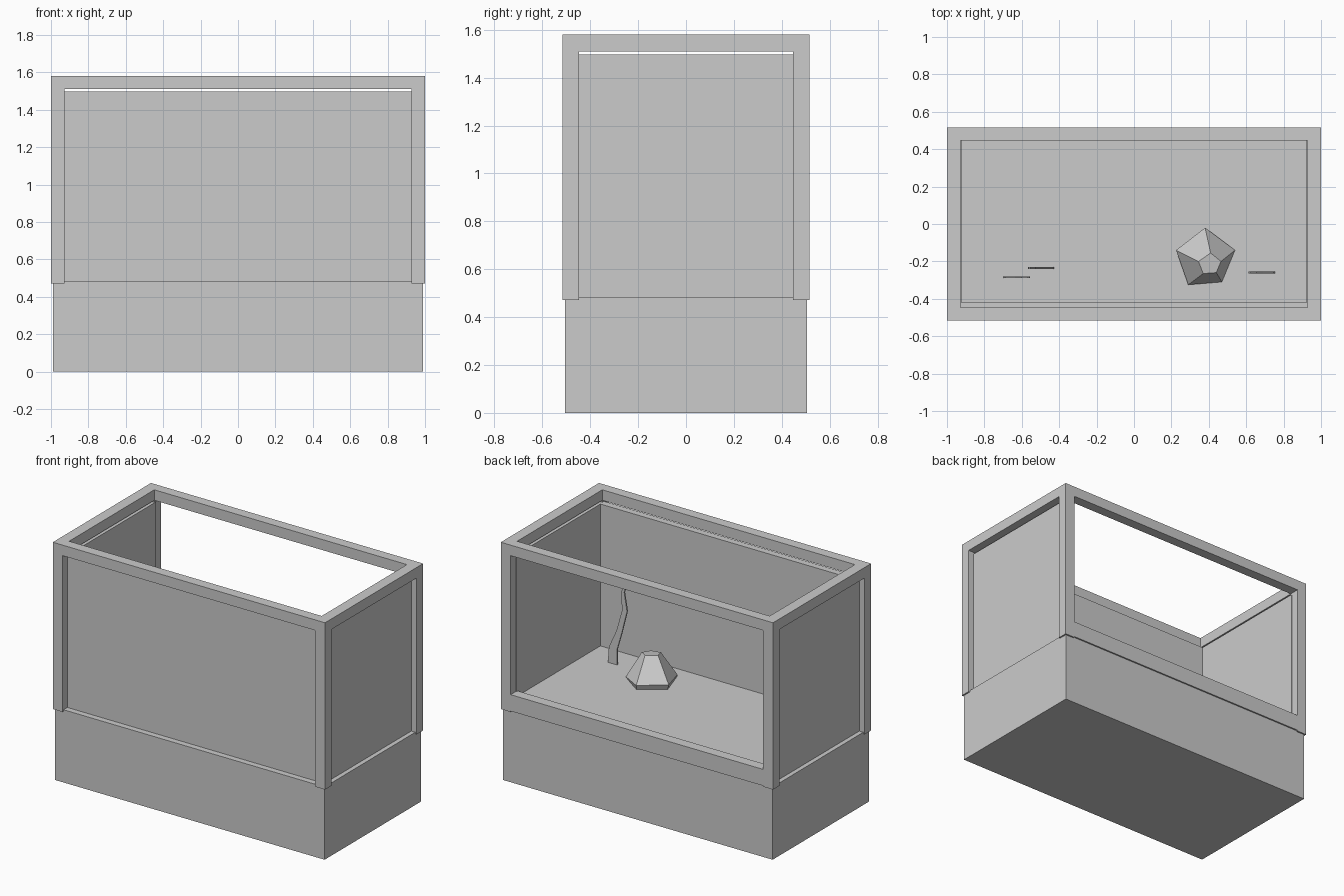
import bpy, bmesh

if "Cube" in bpy.data.objects:
    bpy.data.objects.remove(bpy.data.objects["Cube"])

grey = bpy.data.materials.new("neutral_grey")
grey.diffuse_color = (0.6, 0.6, 0.6, 1)
grey.use_nodes = True
grey.node_tree.nodes["Principled BSDF"].inputs["Base Color"].default_value = grey.diffuse_color


def make(name, bm):
    bmesh.ops.recalc_face_normals(bm, faces=bm.faces)
    mesh = bpy.data.meshes.new(name)
    bm.to_mesh(mesh)
    bm.free()
    mesh.materials.append(grey)
    obj = bpy.data.objects.new(name, mesh)
    bpy.context.collection.objects.link(obj)
    return obj


def box(name, x0, x1, y0, y1, z0, z1):
    bm = bmesh.new()
    bmesh.ops.create_cube(bm, size=1)
    for v in bm.verts:
        v.co.x = x1 if v.co.x > 0 else x0
        v.co.y = y1 if v.co.y > 0 else y0
        v.co.z = z1 if v.co.z > 0 else z0
    return make(name, bm)


X, Y = 1.0, 0.515            # outer frame half sizes
XI, YI = 0.928, 0.447        # inner frame half sizes

# Cabinet and the floor of the tank
box("cabinet", -0.99, 0.99, -0.505, 0.505, 0, 0.483)
box("tank_floor", -0.925, 0.925, -0.42, YI, 0.483, 0.555)

# Frame: corner posts, top rim, sill of the open back
for sx, side in ((-1, "left"), (1, "right")):
    for sy, end in ((-1, "front"), (1, "back")):
        xs, ys = sorted((sx * X, sx * XI)), sorted((sy * Y, sy * YI))
        box(f"post_{end}_{side}", *xs, *ys, 0.472, 1.51)

bm = bmesh.new()
rings = []
for z in (1.51, 1.58):
    for x, y in ((X, Y), (XI, YI)):
        rings.append([bm.verts.new((a * x, b * y, z))
                      for a, b in ((-1, -1), (1, -1), (1, 1), (-1, 1))])
lo_out, lo_in, hi_out, hi_in = rings
for a, b in ((lo_out, hi_out), (hi_out, hi_in), (hi_in, lo_in), (lo_in, lo_out)):
    for i in range(4):
        j = (i + 1) % 4
        bm.faces.new((a[i], a[j], b[j], b[i]))
make("top_rim", bm)
box("back_sill", -XI, XI, YI, Y, 0.478, 0.587)

# Panes stop just below the rim; the back stays open
box("front_pane", -0.95, 0.95, -0.465, -0.42, 0.483, 1.497)
for s, side in ((-1, "left"), (1, "right")):
    box(f"{side}_pane", *sorted((s * 0.96, s * 0.923)), -0.46, 0.46, 0.483, 1.497)

# Faceted rock sunk in the floor
tiers = [
    [(.39, -.04, .54), (.53, -.145, .54), (.465, -.305, .54), (.295, -.315, .54), (.24, -.145, .54)],
    [(.38, -.02, .59), (.54, -.14, .56), (.47, -.31, .56), (.29, -.325, .57), (.225, -.14, .59)],
    [(.41, -.155, .73), (.465, -.20, .72), (.44, -.26, .715), (.37, -.265, .72), (.345, -.20, .73)],
]
bm = bmesh.new()
tiers = [[bm.verts.new(p) for p in t] for t in tiers]
for a, b in zip(tiers, tiers[1:]):
    for i in range(5):
        j = (i + 1) % 5
        bm.faces.new((a[i], a[j], b[j], b[i]))
bm.faces.new(tiers[0])
bm.faces.new(tiers[-1])
make("rock", bm)

# Wavy ribbon plants: (centre offset, height, half width)
STEM = [(.04, .54, .034), (.035, .66, .03), (-.01, .78, .02),
        (-.05, .93, .018), (-.035, 1.05, .012), (-.06, 1.10, .004)]


def ribbon(name, x, y, flip=1, thick=0.005):
    bm = bmesh.new()
    rows = []
    for dx, z, w in STEM:
        c = x + flip * dx
        rows.append([bm.verts.new((c + a * w, y + b * thick, z))
                     for a, b in ((-1, -1), (1, -1), (1, 1), (-1, 1))])
    for a, b in zip(rows, rows[1:]):
        for i in range(4):
            j = (i + 1) % 4
            bm.faces.new((a[i], a[j], b[j], b[i]))
    bm.faces.new(rows[0])
    bm.faces.new(rows[-1])
    make(name, bm)


ribbon("plant_right", 0.68, -0.26)
ribbon("plant_left", -0.625, -0.285, -1)
ribbon("plant_middle", -0.50, -0.235)
